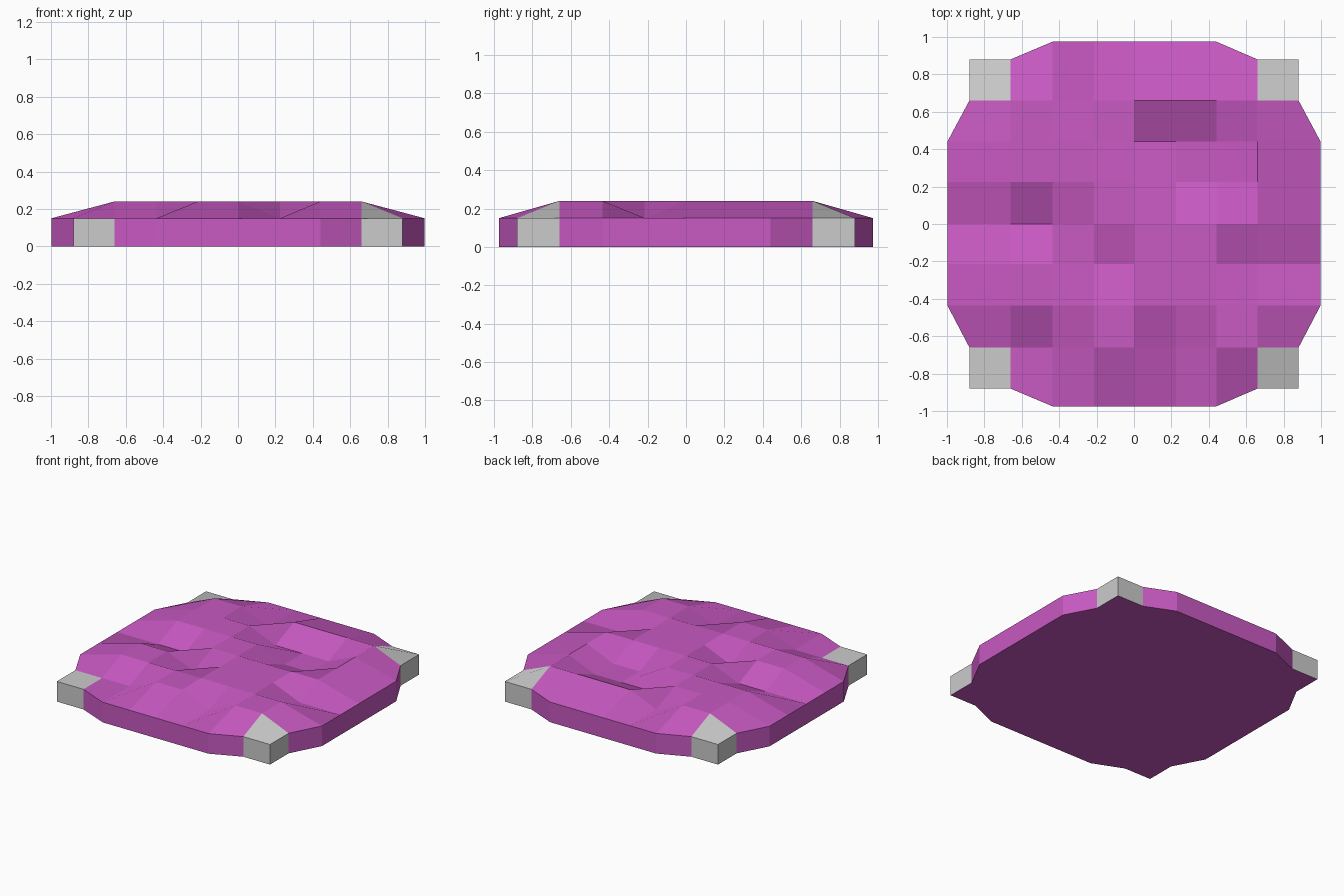
import bpy

if "Cube" in bpy.data.objects:
    bpy.data.objects.remove(bpy.data.objects["Cube"])

# grid of the quilted top: interior line positions, rim height and puffed height
LINES = [-0.66, -0.435, -0.215, 0.0, 0.225, 0.44, 0.66]
N = len(LINES) + 2
RIM, PUFF = 0.15, 0.24

# lumps of the surface, back row first (1 = puffed, 0 = dented)
LUMPS = [
    "1101111",
    "1110001",
    "1111001",
    "0011111",
    "1101110",
    "1111111",
    "0011011",
]


def on_rim(i, j):
    return i in (0, N - 1) or j in (0, N - 1)


def axis(k, other, reach):
    """Coordinate of grid line k; the rim pulls in towards the corners."""
    if 0 < k < N - 1:
        return LINES[k - 1]
    side = -1 if k == 0 else 1
    return side * (0.88 if other in (0, 1, N - 2, N - 1) else reach)


def point(i, j, ground=False):
    x, y = axis(i, j, 0.998), axis(j, i, 0.975)
    if ground:
        return (x, y, 0.0)
    if on_rim(i, j):
        return (x, y, RIM)
    high = LUMPS[N - 2 - j][i - 1] == "1"
    return (x, y, PUFF if high else RIM)


def same_side(a, b):
    return any(a[k] == b[k] and a[k] in (0, N - 1) for k in (0, 1))


def build(name, cells, material=None, bottom=False):
    """Top quads for the given cells plus their outer walls."""
    verts, index, faces = [], {}, []

    def vid(ij, ground=False):
        key = (ij, ground)
        if key not in index:
            index[key] = len(verts)
            verts.append(point(*ij, ground))
        return index[key]

    for i, j in cells:
        ring = [(i, j), (i + 1, j), (i + 1, j + 1), (i, j + 1)]
        faces.append([vid(p) for p in ring])
        for a, b in zip(ring, ring[1:] + ring[:1]):
            if same_side(a, b):
                faces.append([vid(b), vid(a), vid(a, True), vid(b, True)])
    if bottom:
        m = N - 1
        loop = ([(k, 0) for k in range(m)] + [(m, k) for k in range(m)]
                + [(m - k, m) for k in range(m)] + [(0, m - k) for k in range(m)])
        faces.append([vid(p, True) for p in reversed(loop)])

    mesh = bpy.data.meshes.new(name)
    mesh.from_pydata(verts, [], faces)
    mesh.update()
    obj = bpy.data.objects.new(name, mesh)
    bpy.context.collection.objects.link(obj)
    if material:
        mesh.materials.append(material)
    return obj


purple = bpy.data.materials.new("purple_fabric")
purple.diffuse_color = (0.58, 0.10, 0.54, 1.0)
purple.use_nodes = True
purple.node_tree.nodes["Principled BSDF"].inputs["Base Color"].default_value = purple.diffuse_color

corners = {"front_left": (0, 0), "front_right": (N - 2, 0),
           "back_left": (0, N - 2), "back_right": (N - 2, N - 2)}

# purple cushion body with its flat underside
body = [(i, j) for i in range(N - 1) for j in range(N - 1)
        if (i, j) not in corners.values()]
build("cushion", body, purple, bottom=True)

# grey corner tips
for label, cell in corners.items():
    build("corner_tip_" + label, [cell])
